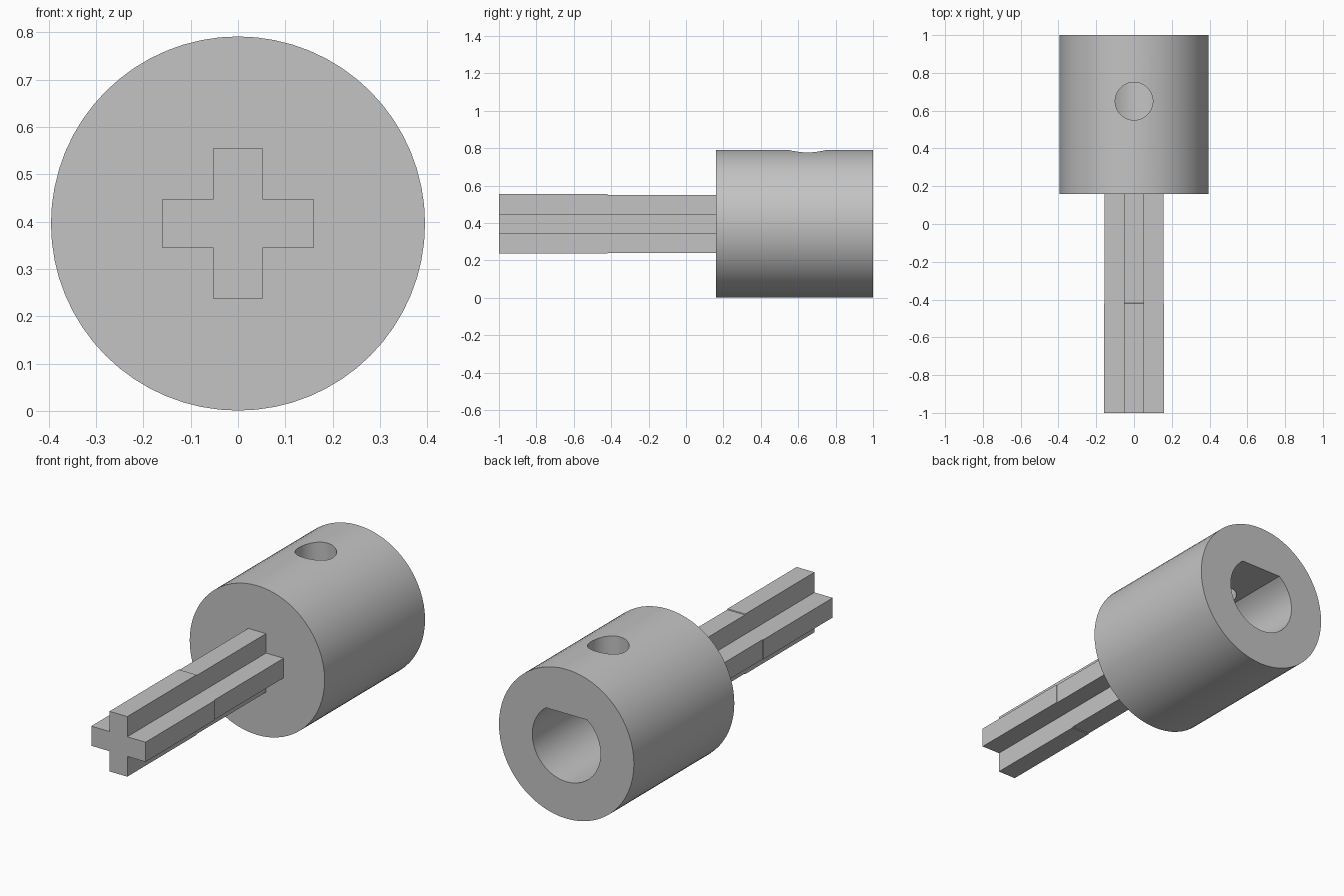
import bpy, bmesh, math
from mathutils import Vector

cube = bpy.data.objects.get("Cube")
if cube:
    bpy.data.objects.remove(cube, do_unlink=True)

AXIS_Z = 0.396          # height of the shared axis
BODY_R, BODY_FRONT, BODY_BACK = 0.395, 0.16, 1.0

grey = bpy.data.materials.new("plain_grey")
grey.use_nodes = True
grey.diffuse_color = (0.55, 0.55, 0.55, 1)
grey.node_tree.nodes["Principled BSDF"].inputs["Base Color"].default_value = grey.diffuse_color


def loft(name, sections):
    """Closed solid through (y, outline) sections, outlines given as x, z about the axis."""
    bm = bmesh.new()
    rings = [[bm.verts.new((x, y, AXIS_Z + z)) for x, z in outline] for y, outline in sections]
    for a, b in zip(rings, rings[1:]):
        for i in range(len(a)):
            j = (i + 1) % len(a)
            bm.faces.new((a[i], a[j], b[j], b[i]))
    bm.faces.new(rings[0])
    bm.faces.new(rings[-1])
    bmesh.ops.recalc_face_normals(bm, faces=bm.faces)
    mesh = bpy.data.meshes.new(name)
    bm.to_mesh(mesh)
    bm.free()
    mesh.materials.append(grey)
    obj = bpy.data.objects.new(name, mesh)
    bpy.context.collection.objects.link(obj)
    return obj


def arc(radius, start, end, steps):
    return [(radius * math.cos(start + (end - start) * i / steps),
             radius * math.sin(start + (end - start) * i / steps)) for i in range(steps + 1)]


def cross(reach, half=0.052):
    """Plus-shaped outline, one arm repeated by quarter turns."""
    pts = []
    for k in range(4):
        c, s = round(math.cos(k * math.pi / 2)), round(math.sin(k * math.pi / 2))
        for x, z in ((reach, -half), (reach, half), (half, half)):
            pts.append((x * c - z * s, x * s + z * c))
    return pts


def cut(target, cutter):
    cutter.hide_render = True
    mod = target.modifiers.new("cut", "BOOLEAN")
    mod.operation = "DIFFERENCE"
    mod.solver = "EXACT"
    mod.object = cutter
    bpy.context.view_layer.objects.active = target
    bpy.ops.object.modifier_apply(modifier=mod.name)
    bpy.data.objects.remove(cutter, do_unlink=True)


# Round hub
circle = arc(BODY_R, 0, math.tau, 64)[:-1]
hub = loft("hub", [(BODY_FRONT, circle), (BODY_BACK, circle)])

# Blind D-shaped bore, flat side up
flat = math.asin(0.8)
d_outline = arc(0.2, math.pi - flat, math.tau + flat, 44)
cut(hub, loft("bore_cutter", [(0.32, d_outline), (BODY_BACK + 0.1, d_outline)]))

# Set screw hole through the top wall into the bore
bpy.ops.mesh.primitive_cylinder_add(vertices=40, radius=0.1, depth=0.5,
                                    location=(0, 0.65, AXIS_Z + 0.3))
screw_cutter = bpy.context.object
screw_cutter.data.materials.append(grey)
cut(hub, screw_cutter)

# Cross-shaped axle, slightly thicker toward its tip
wide, narrow = cross(0.159), cross(0.155)
axle = loft("cross_axle", [(-1, wide), (-0.421, wide), (-0.419, narrow), (BODY_FRONT + 0.01, narrow)])

# Smooth the round walls, keep the edges crisp
bpy.ops.object.select_all(action="DESELECT")
hub.select_set(True)
bpy.context.view_layer.objects.active = hub
bpy.ops.object.shade_smooth_by_angle(angle=math.radians(30))
